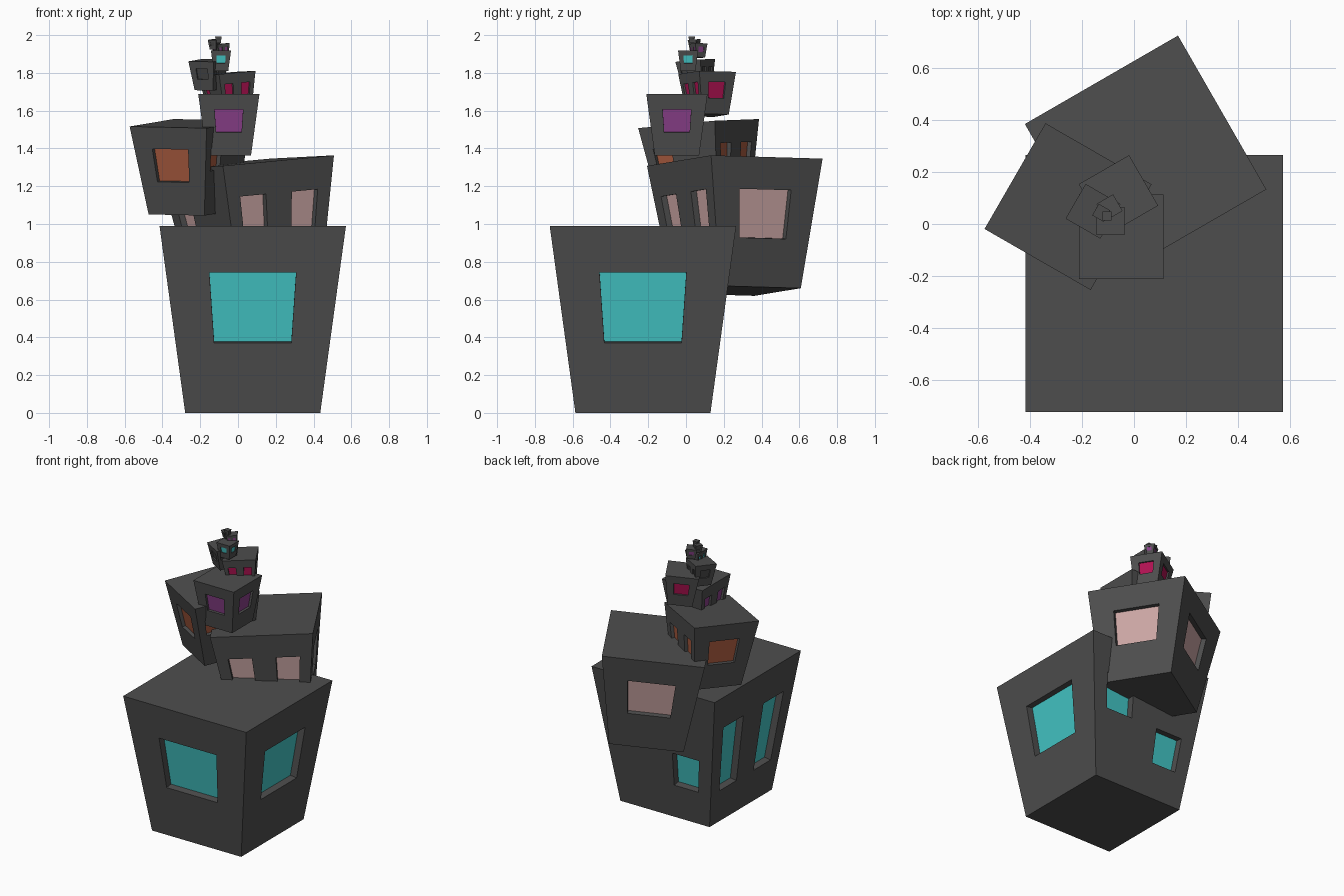
import bpy, bmesh, math
from mathutils import Matrix, Vector

if "Cube" in bpy.data.objects:
    bpy.data.objects.remove(bpy.data.objects["Cube"])

def material(name, rgb):
    m = bpy.data.materials.new(name)
    m.diffuse_color = (*rgb, 1)
    m.use_nodes = True
    m.node_tree.nodes["Principled BSDF"].inputs["Base Color"].default_value = m.diffuse_color
    return m

wall = material("charcoal_wall", (0.076, 0.076, 0.076))
cyan = material("cyan_glass", (0.056, 0.56, 0.56))
pink = material("pale_pink_glass", (0.60, 0.385, 0.375))
rust = material("rust_glass", (0.40, 0.105, 0.05))
purple = material("purple_glass", (0.25, 0.05, 0.25))
crimson = material("crimson_glass", (0.43, 0.006, 0.085))
dark = material("dark_glass", (0.06, 0.06, 0.06))
panes = [cyan, pink, rust, purple, crimson, dark, cyan, purple, dark, dark]

# Block proportions
HEIGHT, BOTTOM, TOP, DEPTH = 0.99, 0.3575, 0.4935, 0.05
LEAN = math.atan((TOP - BOTTOM) / HEIGHT)

# Sides in order front, right, back, left: columns, rows, window cells
WIDE = [-1, -.5, .5, 1]
PAIR = [-1, -.75, -.25, .25, .75, 1]
SIDES = [
    (WIDE, [0, .375, .75, 1], {(1, 1)}),
    (WIDE, [0, .375, .75, 1], {(1, 1)}),
    (PAIR, [0, .25, .5, .75, 1], {(1, 2), (3, 1)}),
    (PAIR, [0, .25, .75, 1], {(1, 1), (3, 1)}),
]

def half(v):
    return BOTTOM + (TOP - BOTTOM) * v

def side_point(k, u, v, depth=0):
    p = Vector((u * half(v), -half(v) + depth * math.cos(LEAN),
                v * HEIGHT + depth * math.sin(LEAN)))
    return Matrix.Rotation(k * math.pi / 2, 3, 'Z') @ p

def block_mesh(name, glass):
    bm = bmesh.new()

    def quad(points, mat=0):
        bm.faces.new([bm.verts.new(p) for p in points]).material_index = mat

    for k, (us, vs, windows) in enumerate(SIDES):
        for i in range(len(us) - 1):
            for j in range(len(vs) - 1):
                ring = [(us[i], vs[j]), (us[i + 1], vs[j]),
                        (us[i + 1], vs[j + 1]), (us[i], vs[j + 1])]
                outer = [side_point(k, u, v) for u, v in ring]
                if (i, j) not in windows:
                    quad(outer)
                    continue
                # Recessed window: four reveals and a coloured pane
                inner = [side_point(k, u, v, DEPTH) for u, v in ring]
                for a in range(4):
                    b = (a + 1) % 4
                    quad([outer[a], outer[b], inner[b], inner[a]])
                quad(inner, 1)
    # Roof and underside
    quad([side_point(k, -1, 1) for k in range(4)])
    quad([side_point(k, -1, 0) for k in (3, 2, 1, 0)])
    bmesh.ops.remove_doubles(bm, verts=bm.verts, dist=1e-5)
    me = bpy.data.meshes.new(name)
    bm.to_mesh(me)
    bm.free()
    me.materials.append(wall)
    me.materials.append(glass)
    return me

# Spiral stack: shrink and turn 120 degrees about a slightly tilted axis
tip = Vector((-0.1105, 0.040, 2.03))
axis = Vector((-0.0366, -0.0336, 1)).normalized()
base = Matrix.Translation((0.078, -0.228, 0))
for n, glass in enumerate(panes):
    name = f"tapered_block_{n + 1}"
    ob = bpy.data.objects.new(name, block_mesh(name, glass))
    bpy.context.collection.objects.link(ob)
    ob.matrix_world = (Matrix.Translation(tip) @ Matrix.Scale(0.69 ** n, 4)
                       @ Matrix.Rotation(math.radians(120 * n), 4, axis)
                       @ Matrix.Translation(-tip) @ base)
